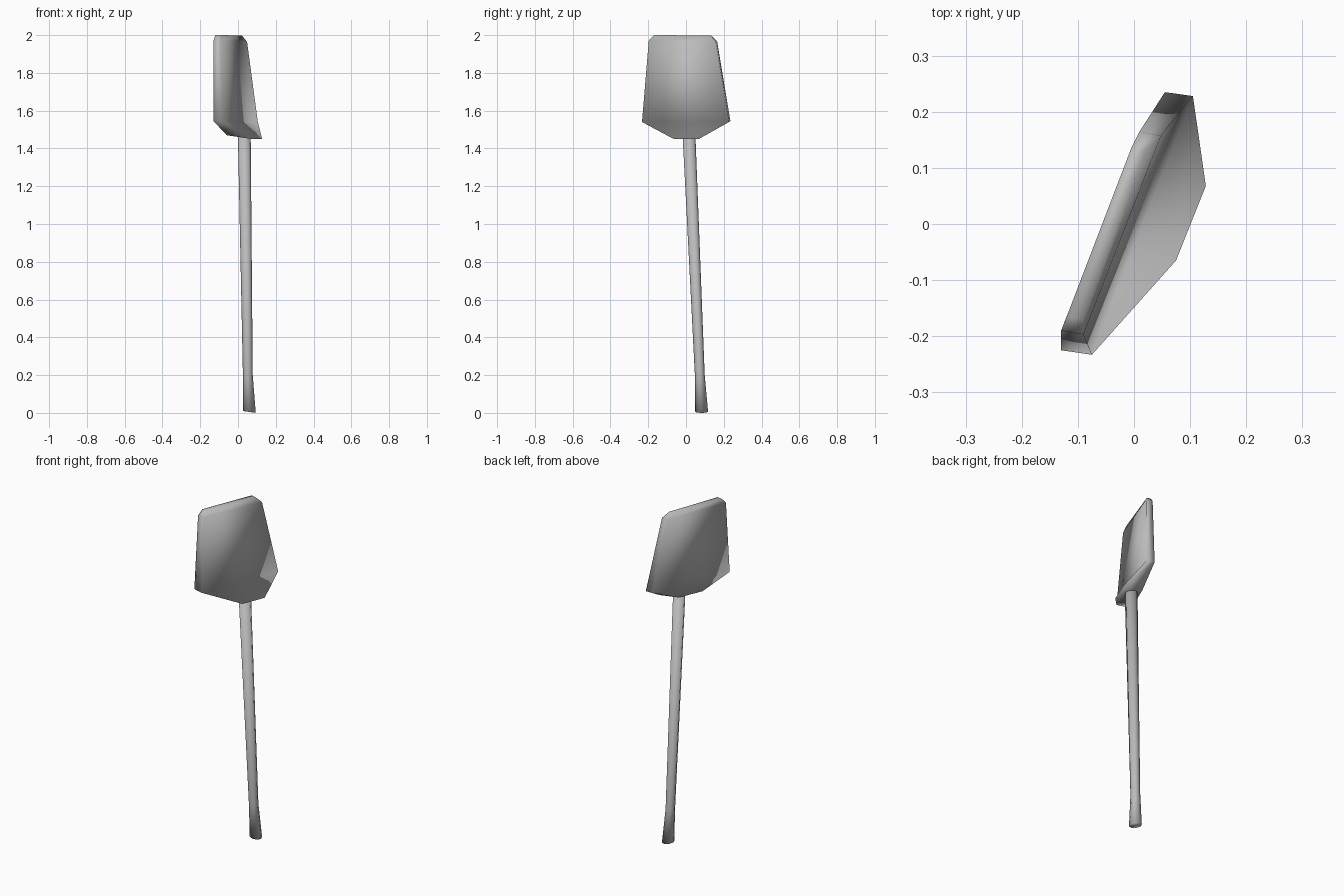
import bpy
import bmesh
from math import cos, sin, tau

cube = bpy.data.objects.get("Cube")
if cube:
    bpy.data.objects.remove(cube)


def make_material(name, colour):
    mat = bpy.data.materials.new(name)
    mat.use_nodes = True
    mat.diffuse_color = colour
    mat.node_tree.nodes["Principled BSDF"].inputs["Base Color"].default_value = colour
    return mat


def loft(name, rings, mat):
    """Bridge equal-sized point rings, listed bottom to top, and cap both ends."""
    bm = bmesh.new()
    loops = [[bm.verts.new(p) for p in ring] for ring in rings]
    for low, high in zip(loops, loops[1:]):
        for i in range(len(low)):
            j = (i + 1) % len(low)
            bm.faces.new((low[i], low[j], high[j], high[i]))
    bm.faces.new(loops[0][::-1])
    bm.faces.new(loops[-1])
    bmesh.ops.recalc_face_normals(bm, faces=bm.faces)
    for face in bm.faces:
        face.smooth = True
    mesh = bpy.data.meshes.new(name)
    bm.to_mesh(mesh)
    bm.free()
    mesh.materials.append(mat)
    obj = bpy.data.objects.new(name, mesh)
    bpy.context.collection.objects.link(obj)
    return obj


grey = make_material("plain grey", (0.5, 0.5, 0.5, 1))

# Blade: each ring runs rear near, front near, front far, rear far
blade_rings = [
    [(-0.06, -0.07, 1.47), (0.075, -0.065, 1.45), (0.128, 0.068, 1.45), (0.0, 0.07, 1.47)],
    [(-0.13, -0.225, 1.545), (-0.075, -0.233, 1.54), (0.105, 0.228, 1.54), (0.055, 0.235, 1.545)],
    [(-0.13, -0.19, 1.97), (-0.09, -0.197, 1.97), (0.048, 0.157, 1.965), (0.01, 0.165, 1.965)],
    [(-0.12, -0.165, 2.0), (-0.09, -0.17, 2.0), (0.02, 0.13, 1.998), (-0.005, 0.135, 1.998)],
]
loft("blade", blade_rings, grey)

# Handle: slightly leaning shaft that flares at the grip end
SIDES = 8
stations = [(0.06, 0.083, 0.005, 0.034), (0.052, 0.073, 0.2, 0.026), (0.033, 0.015, 1.49, 0.034)]
handle_rings = [
    [(x + r * cos(tau * i / SIDES), y + r * sin(tau * i / SIDES),
      z - (0.005 * cos(tau * i / SIDES) if z < 0.1 else 0)) for i in range(SIDES)]
    for x, y, z, r in stations
]
loft("handle", handle_rings, grey)
